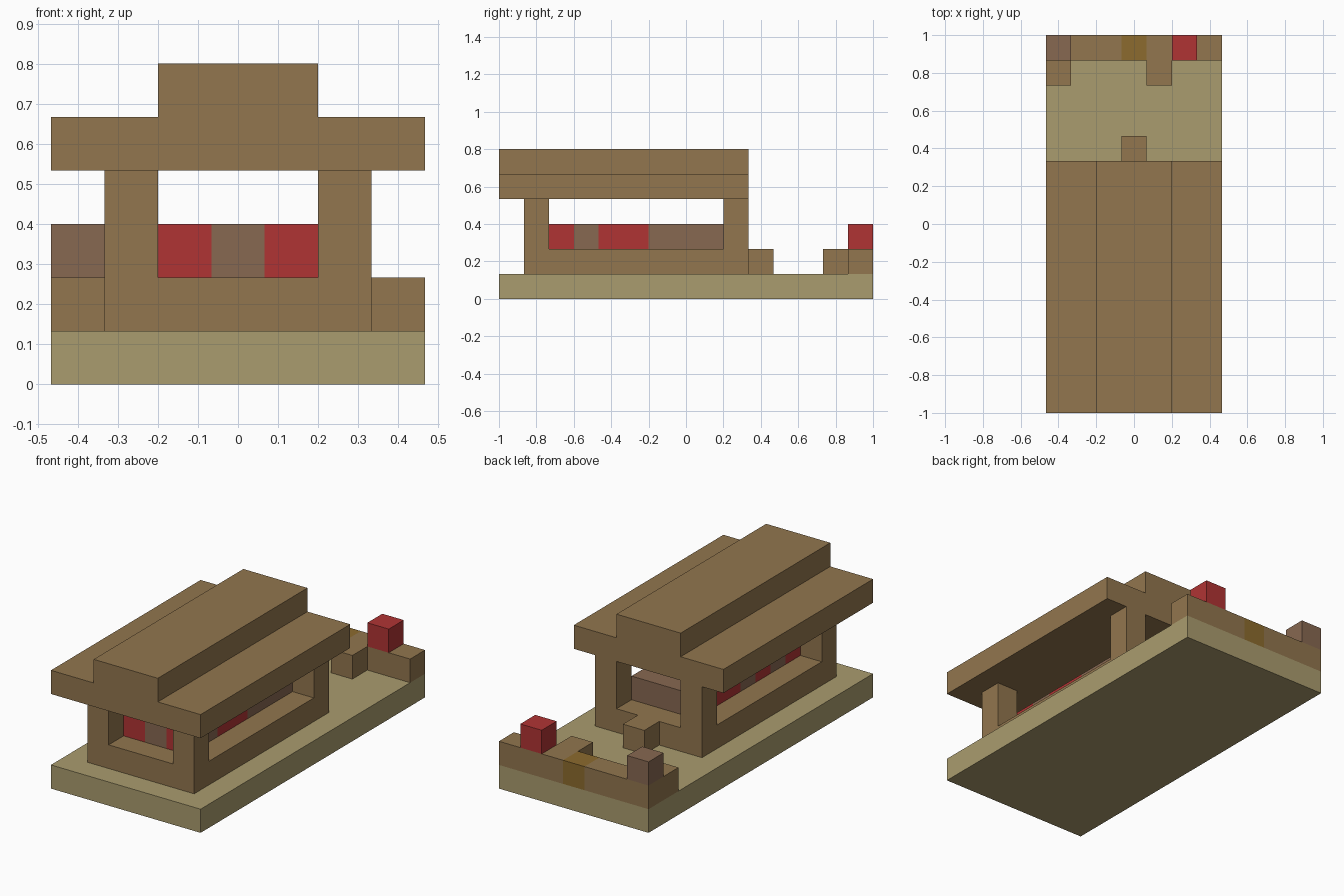
import bpy, bmesh
from mathutils import Vector

if "Cube" in bpy.data.objects:
    bpy.data.objects.remove(bpy.data.objects["Cube"], do_unlink=True)

CELL = 2 / 15                              # edge of one building block
ORIGIN = Vector((-3.5, -7.5, 0)) * CELL    # front right corner of the plot


def material(name, r, g, b):
    linear = [((c / 255 + 0.055) / 1.055) ** 2.4 for c in (r, g, b)] + [1]
    m = bpy.data.materials.new(name)
    m.use_nodes = True
    m.diffuse_color = linear
    node = next(n for n in m.node_tree.nodes if n.type == 'BSDF_PRINCIPLED')
    node.inputs["Base Color"].default_value = linear
    node.inputs["Roughness"].default_value = 0.9
    return m


SAND = material("sand", 170, 156, 110)
WOOD = material("wood brown", 146, 118, 78)
DARK = material("dull brown", 135, 104, 81)
RED = material("red", 176, 52, 52)
GOLD = material("golden brown", 140, 107, 46)


def box(name, low, high, *mats):
    """Block between two corners, counted in cells."""
    bm = bmesh.new()
    bmesh.ops.create_cube(bm, size=1)
    lo, hi = Vector(low), Vector(high)
    for v in bm.verts:
        v.co = ORIGIN + CELL * Vector(
            [l + (c + 0.5) * (h - l) for l, h, c in zip(lo, hi, v.co)])
    mesh = bpy.data.meshes.new(name)
    bm.to_mesh(mesh)
    bm.free()
    for m in mats:
        mesh.materials.append(m)
    ob = bpy.data.objects.new(name, mesh)
    bpy.context.collection.objects.link(ob)
    return ob


# Ground slab and raised floor with its step
box("ground_slab", (0, 0, 0), (7, 15, 1), SAND)
box("pavilion_floor", (1, 1, 1), (6, 10, 2), WOOD)
box("door_step", (3, 10, 1), (4, 11, 2), WOOD)

# Corner posts
for side, x in (("right", 1), ("left", 5)):
    for end, y in (("front", 1), ("back", 9)):
        box(f"{end}_{side}_post", (x, y, 2), (x + 1, y + 1, 4), WOOD)

# Stepped roof
box("roof_slab", (0, 0, 4), (7, 10, 5), WOOD)
box("roof_ridge", (2, 0, 5), (5, 10, 6), WOOD)

# Inner bench, cut into cells and coloured by a pattern from front to back
bench = box("bench", (2, 2, 2), (5, 9, 3), DARK, RED)
PATTERN = ["R.R", "...", "R.R", "..R", "R..", "R..", "..."]
bm = bmesh.new()
bm.from_mesh(bench.data)
for axis, cuts in ((0, range(3, 5)), (1, range(3, 9))):
    for cut in cuts:
        normal = Vector((axis == 0, axis == 1, 0))
        bmesh.ops.bisect_plane(bm, geom=bm.verts[:] + bm.edges[:] + bm.faces[:],
                               plane_co=ORIGIN + normal * cut * CELL,
                               plane_no=normal)
bm.normal_update()
for f in bm.faces:
    inside = (f.calc_center_median() - ORIGIN) / CELL - f.normal * 0.5
    column, row = int(inside.x) - 2, int(inside.y) - 2
    f.material_index = int(PATTERN[row][column] == "R")
bm.to_mesh(bench.data)
bm.free()

# Low back wall with a golden middle block and short returns
box("back_wall_right", (0, 14, 1), (3, 15, 2), WOOD)
box("back_wall_middle", (3, 14, 1), (4, 15, 2), GOLD)
box("back_wall_left", (4, 14, 1), (7, 15, 2), WOOD)
for name, x in (("wall_return_right", 0), ("wall_return_left", 4)):
    box(name, (x, 13, 1), (x + 1, 14, 2), WOOD)

# Blocks standing on the wall
box("wall_block_red", (5, 14, 2), (6, 15, 3), RED)
box("wall_block_brown", (0, 14, 2), (1, 15, 3), DARK)
